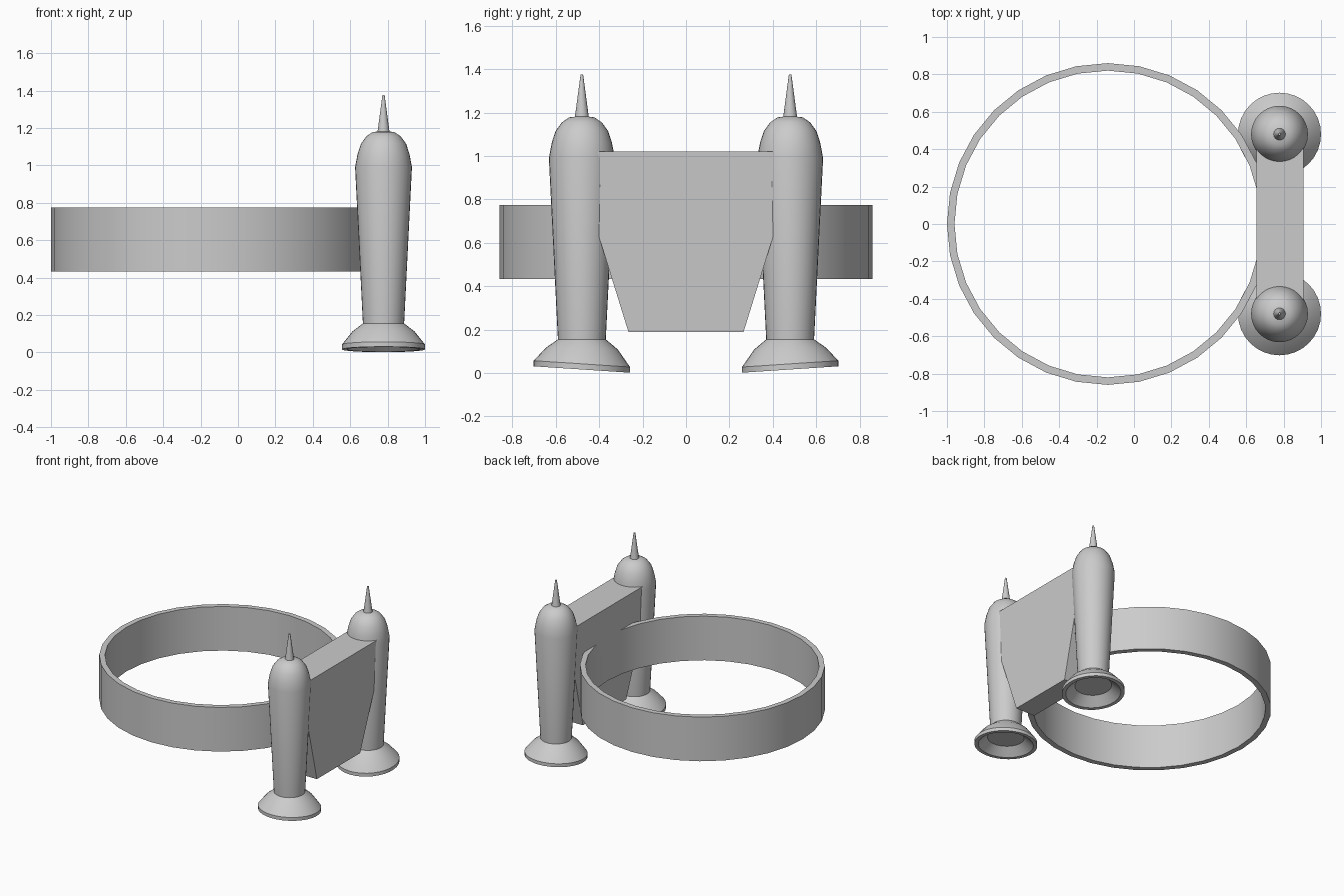
import bpy, bmesh, math
from mathutils import Vector

if "Cube" in bpy.data.objects:
    bpy.data.objects.remove(bpy.data.objects["Cube"])

grey = bpy.data.materials.new("plain_grey")
grey.use_nodes = True
grey.diffuse_color = (0.6, 0.6, 0.6, 1)
grey.node_tree.nodes["Principled BSDF"].inputs["Base Color"].default_value = (0.6, 0.6, 0.6, 1)

POD_X, POD_Y = 0.778, 0.48


def finish(bm, name, location=(0, 0, 0)):
    bmesh.ops.remove_doubles(bm, verts=bm.verts, dist=0.0001)
    bmesh.ops.recalc_face_normals(bm, faces=bm.faces)
    mesh = bpy.data.meshes.new(name)
    bm.to_mesh(mesh)
    bm.free()
    mesh.materials.append(grey)
    ob = bpy.data.objects.new(name, mesh)
    ob.location = location
    bpy.context.collection.objects.link(ob)
    bpy.ops.object.select_all(action='DESELECT')
    ob.select_set(True)
    bpy.context.view_layer.objects.active = ob
    bpy.ops.object.shade_smooth_by_angle(angle=math.radians(30))
    return ob


def lathe(profile, steps=32, closed=False):
    """Spin (radius, height) points around the z axis."""
    bm = bmesh.new()
    verts = [bm.verts.new((r, 0, z)) for r, z in profile]
    pairs = list(zip(verts, verts[1:]))
    if closed:
        pairs.append((verts[-1], verts[0]))
    edges = [bm.edges.new(p) for p in pairs]
    bmesh.ops.spin(bm, geom=verts + edges, cent=(0, 0, 0), axis=(0, 0, 1),
                   angle=math.tau, steps=steps, use_duplicate=False)
    bmesh.ops.remove_doubles(bm, verts=bm.verts, dist=0.0001)
    return bm


# Large ring
ring = [(0.86, 0.433), (0.86, 0.775), (0.82, 0.775), (0.82, 0.433)]
finish(lathe(ring, closed=True), "ring", (-0.14, 0, 0))

# Profiles shared by both pods
body = [(0, 0.15), (0.11, 0.15), (0.152, 0.99), (0.139, 1.06), (0.121, 1.115),
        (0.092, 1.155), (0.058, 1.178), (0, 1.185)]
spike = [(0, 1.17), (0.032, 1.18), (0.006, 1.375), (0, 1.375)]
bell = [(0, 0.155), (0.11, 0.155), (0.166, 0.112), (0.222, 0.042), (0.222, 0.016),
        (0.195, 0.016), (0.13, 0.075), (0, 0.075)]

for side, label in ((-1, "front"), (1, "rear")):
    place = (POD_X, side * POD_Y, 0)
    finish(lathe(body), label + "_pod_body", place)
    finish(lathe(spike, 16), label + "_pod_spike", place)
    # Nozzle rim leans so that its outer side is higher
    bm = lathe(bell)
    for v in bm.verts:
        v.co.z += side * v.co.y * 0.066 * min(1, (0.155 - v.co.z) / 0.113)
    finish(bm, label + "_pod_nozzle", place)

# Tapered block joining the pods: (half length, half width, height)
bm = bmesh.new()
outline = [(0.405, 0.126, 1.02), (0.405, 0.106, 0.64), (0.265, 0.082, 0.188)]
loops = []
for hy, hx, z in outline:
    corners = ((-hx, -hy), (hx, -hy), (hx, hy), (-hx, hy))
    loops.append([bm.verts.new((x, y, z)) for x, y in corners])
bm.faces.new(loops[0])
bm.faces.new(loops[-1])
for upper, lower in zip(loops, loops[1:]):
    for i in range(4):
        j = (i + 1) % 4
        bm.faces.new((upper[i], upper[j], lower[j], lower[i]))
block = finish(bm, "connecting_block", (0.78, 0, 0))
block.data.shade_flat()
